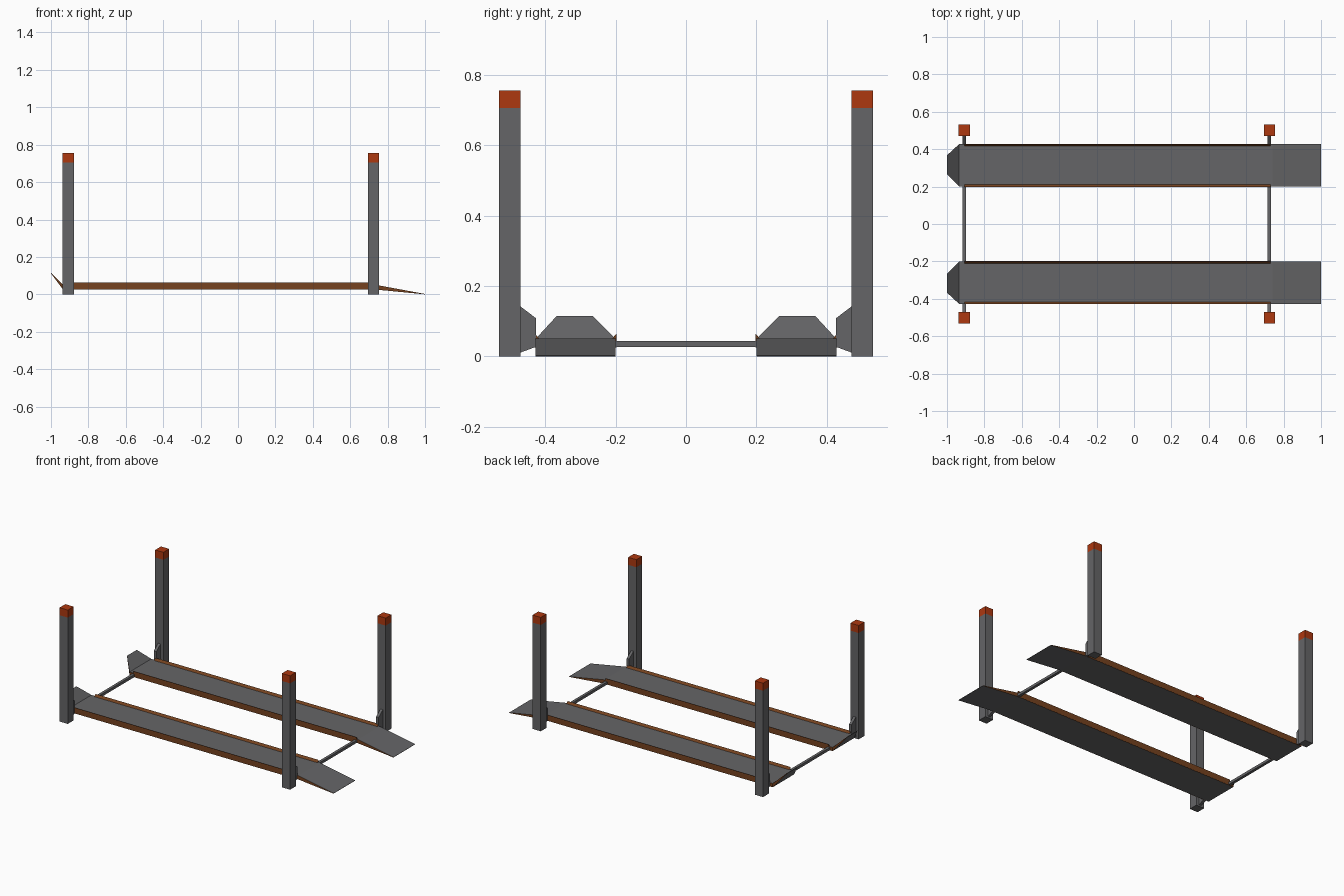
import bpy, bmesh

default = bpy.data.objects.get("Cube")
if default:
    bpy.data.objects.remove(default, do_unlink=True)


def material(name, rgb):
    m = bpy.data.materials.new(name)
    m.use_nodes = True
    m.diffuse_color = (*rgb, 1)
    m.node_tree.nodes["Principled BSDF"].inputs["Base Color"].default_value = (*rgb, 1)
    return m


GREY = material("steel grey", (0.13, 0.13, 0.135))
BROWN = material("rust brown", (0.18, 0.055, 0.014))
ORANGE = material("cap orange", (0.42, 0.04, 0.005))


def finish(name, bm, *mats):
    bmesh.ops.recalc_face_normals(bm, faces=bm.faces)
    mesh = bpy.data.meshes.new(name)
    bm.to_mesh(mesh)
    bm.free()
    for m in mats:
        mesh.materials.append(m)
    obj = bpy.data.objects.new(name, mesh)
    bpy.context.collection.objects.link(obj)
    return obj


def loft(name, ring_a, ring_b, mat):
    """Solid between two matching rings of points."""
    bm = bmesh.new()
    a = [bm.verts.new(p) for p in ring_a]
    b = [bm.verts.new(p) for p in ring_b]
    bm.faces.new(a)
    bm.faces.new(b)
    for i in range(len(a)):
        j = (i + 1) % len(a)
        bm.faces.new((a[i], a[j], b[j], b[i]))
    return finish(name, bm, mat)


def extrude_x(name, profile, x0, x1, mat):
    return loft(name, [(x0, y, z) for y, z in profile],
                [(x1, y, z) for y, z in profile], mat)


def box(name, x0, x1, y0, y1, z0, z1, mat):
    return extrude_x(name, [(y0, z0), (y1, z0), (y1, z1), (y0, z1)], x0, x1, mat)


INNER, OUTER = 0.2, 0.427          # runway edges
BASE, DECK = 0.025, 0.05           # runway underside and top
AXLES = {"rear": -0.907, "front": 0.724}


def runway(name, s):
    # Sections along x: position, inner y, outer y, bottom, top
    sections = [(-1, 0.265, 0.367, 0.112, 0.115),
                (-0.935, INNER, OUTER, BASE, DECK),
                (0.74, INNER, OUTER, BASE, DECK),
                (1, INNER, OUTER, 0, 0.002)]
    bm = bmesh.new()
    rings = [[bm.verts.new((x, s * y, z)) for y, z in
              ((yi, zb), (yo, zb), (yo, zt), (yi, zt))]
             for x, yi, yo, zb, zt in sections]
    for a, b in zip(rings, rings[1:]):
        for i in range(4):
            j = (i + 1) % 4
            f = bm.faces.new((a[i], a[j], b[j], b[i]))
            f.material_index = i % 2      # long edges are brown
    bm.faces.new(rings[0])
    bm.faces.new(rings[-1])
    finish(name, bm, GREY, BROWN)


for side, s in (("left", 1), ("right", -1)):
    runway(f"{side}_runway", s)

    # Wheel guard rails, sloping inward along both edges
    for label, edge, inward in (("inner", INNER, 1), ("outer", OUTER, -1)):
        e = edge - inward * 0.002
        profile = [(s * e, BASE), (s * e, 0.064),
                   (s * (edge + inward * 0.01), DECK), (s * (edge + inward * 0.01), BASE + 0.005)]
        extrude_x(f"{side}_{label}_rail", profile, AXLES["rear"], 0.73, BROWN)

    for end, x in AXLES.items():
        # Corner post with coloured cap
        box(f"{end}_{side}_post", x - 0.03, x + 0.03, s * 0.471, s * 0.531, 0, 0.705, GREY)
        box(f"{end}_{side}_cap", x - 0.03, x + 0.03, s * 0.471, s * 0.531, 0.705, 0.755, ORANGE)
        # Bracket joining post and runway
        bracket = [(s * 0.472, 0.01), (s * 0.472, 0.143),
                   (s * 0.426, 0.108), (s * 0.426, 0.027)]
        extrude_x(f"{end}_{side}_bracket", bracket, x - 0.009, x + 0.009, GREY)

# Cross bars between the runways
for end, x in AXLES.items():
    box(f"{end}_cross_bar", x - 0.009, x + 0.009, -INNER - 0.01, INNER + 0.01, 0.027, 0.044, GREY)
